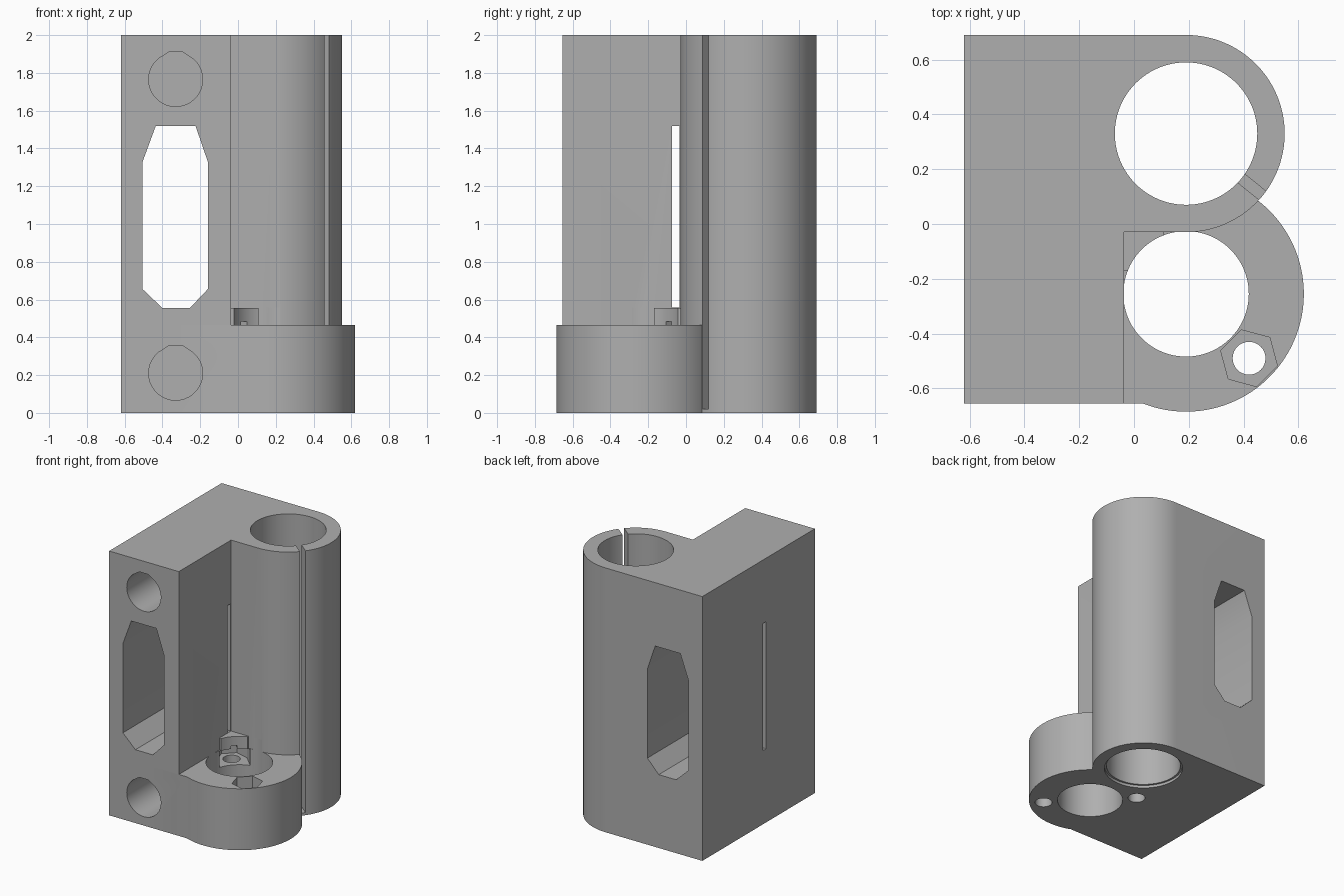
import bpy, bmesh
from math import cos, sin, radians
from mathutils import Matrix, Vector

if "Cube" in bpy.data.objects:
    bpy.data.objects.remove(bpy.data.objects["Cube"])

grey = bpy.data.materials.new("plain grey")
grey.use_nodes = True
grey.diffuse_color = (0.43, 0.43, 0.43, 1)
grey.node_tree.nodes["Principled BSDF"].inputs["Base Color"].default_value = grey.diffuse_color

REAR = (0.19, 0.33)      # rod sleeve axis
FRONT = (0.19, -0.255)   # nut collar axis
SCREW = (0.42, -0.49)    # open screw position
CORNER = (-0.04, -0.02)  # screw position under the block


def arc(centre, r, start, end, n):
    steps = [radians(start + (end - start) * i / n) for i in range(n + 1)]
    return [(centre[0] + r * cos(a), centre[1] + r * sin(a)) for a in steps]


def circle(centre, r, n=96, start=0):
    return arc(centre, r, start, start + 360, n)[:-1]


def prism(name, profile, low, high, along_y=False):
    """Extrude a closed profile along z, or an x-z profile along y."""
    bm = bmesh.new()
    place = (lambda p, h: (p[0], h, p[1])) if along_y else (lambda p, h: (p[0], p[1], h))
    base = bm.faces.new([bm.verts.new(place(p, low)) for p in profile])
    shift = (0, high - low, 0) if along_y else (0, 0, high - low)
    ext = bmesh.ops.extrude_face_region(bm, geom=[base], use_keep_orig=True)
    top = [g for g in ext["geom"] if isinstance(g, bmesh.types.BMVert)]
    bmesh.ops.translate(bm, verts=top, vec=shift)
    bmesh.ops.recalc_face_normals(bm, faces=bm.faces)
    mesh = bpy.data.meshes.new(name)
    bm.to_mesh(mesh)
    bm.free()
    mesh.materials.append(grey)
    obj = bpy.data.objects.new(name, mesh)
    bpy.context.collection.objects.link(obj)
    return obj


def box(name, x0, x1, y0, y1, low, high):
    return prism(name, [(x0, y0), (x1, y0), (x1, y1), (x0, y1)], low, high)


def turned(obj, centre, angle):
    obj.data.transform(Matrix.Translation(Vector((*centre, 0))) @ Matrix.Rotation(radians(angle), 4, "Z"))
    return obj


def combine(target, other, operation):
    mod = target.modifiers.new(operation.lower(), "BOOLEAN")
    mod.operation, mod.solver, mod.object = operation, "EXACT", other
    bpy.context.view_layer.objects.active = target
    bpy.ops.object.modifier_apply(modifier=mod.name)
    bpy.data.objects.remove(other)


# Block with the rounded rod sleeve
body = prism("carriage_body",
             [(-0.62, -0.655), (-0.037, -0.655), (-0.037, -0.03)]
             + arc(REAR, 0.36, -90, 90, 64) + [(-0.62, 0.69)], 0, 2)

# Low collar and the boss over the hidden screw
collar = prism("collar", [(-0.3, -0.655)] + arc(FRONT, 0.43, -111.5, 120, 80) + [(-0.3, 0.117)], 0, 0.465)
combine(body, collar, "UNION")
combine(body, prism("screw_boss", circle(CORNER, 0.15, 64), 0.1, 0.555), "UNION")

# Rod bore with a shallow bottom recess, and the collar bore
cutters = [
    prism("rod_bore", circle(REAR, 0.26), -0.1, 2.1),
    prism("rod_recess", circle(REAR, 0.275), -0.1, 0.02),
    prism("collar_bore", circle(FRONT, 0.229), -0.1, 0.557),
]

# Clamping slit in the sleeve
cutters.append(turned(box("clamp_slit", 0.2, 0.42, -0.02, 0.02, 0.02, 2.1), REAR, -39))

# Screw holes and the open hexagonal nut pocket
for at, top in ((SCREW, 0.6), (CORNER, 0.4)):
    cutters.append(prism("screw_hole", circle(at, 0.06, 32), -0.1, top))
cutters.append(prism("nut_pocket", circle(SCREW, 0.107, 6, 45), 0.34, 0.6))

# Hidden nut pocket, entered from the collar bore
half = circle((0, 0), 0.107, 6, 90)[:4]
cutters.append(turned(prism("nut_channel", half + [(0.2, -0.107), (0.2, 0.107)], 0.34, 0.462), CORNER, -45))
cutters.append(turned(box("nut_relief", -0.05, 0.2, -0.021, 0.021, 0.4, 0.485), CORNER, -45))

# Long eight-sided window from front to back
window = [(-0.505, 0.655), (-0.40, 0.555), (-0.255, 0.555), (-0.16, 0.655),
          (-0.16, 1.33), (-0.225, 1.52), (-0.435, 1.52), (-0.505, 1.33)]
cutters.append(prism("window", window, -1, 1, True))

# Narrow sideways slot through the block
cutters.append(box("side_slot", -0.8, 0.02, -0.073, -0.035, 0.557, 1.52))

# Blind flat-topped holes in the front
for z in (0.21, 1.765):
    outline = arc((-0.33, z), 0.143, 130, 410, 28) + [(-0.293, z + 0.145), (-0.367, z + 0.145)]
    cutters.append(prism("front_hole", outline, -1, 0.0, True))

for cutter in cutters:
    combine(body, cutter, "DIFFERENCE")

# Smooth curved walls, crisp edges
bpy.ops.object.select_all(action="DESELECT")
body.select_set(True)
bpy.context.view_layer.objects.active = body
bpy.ops.object.shade_smooth_by_angle(angle=radians(25))
